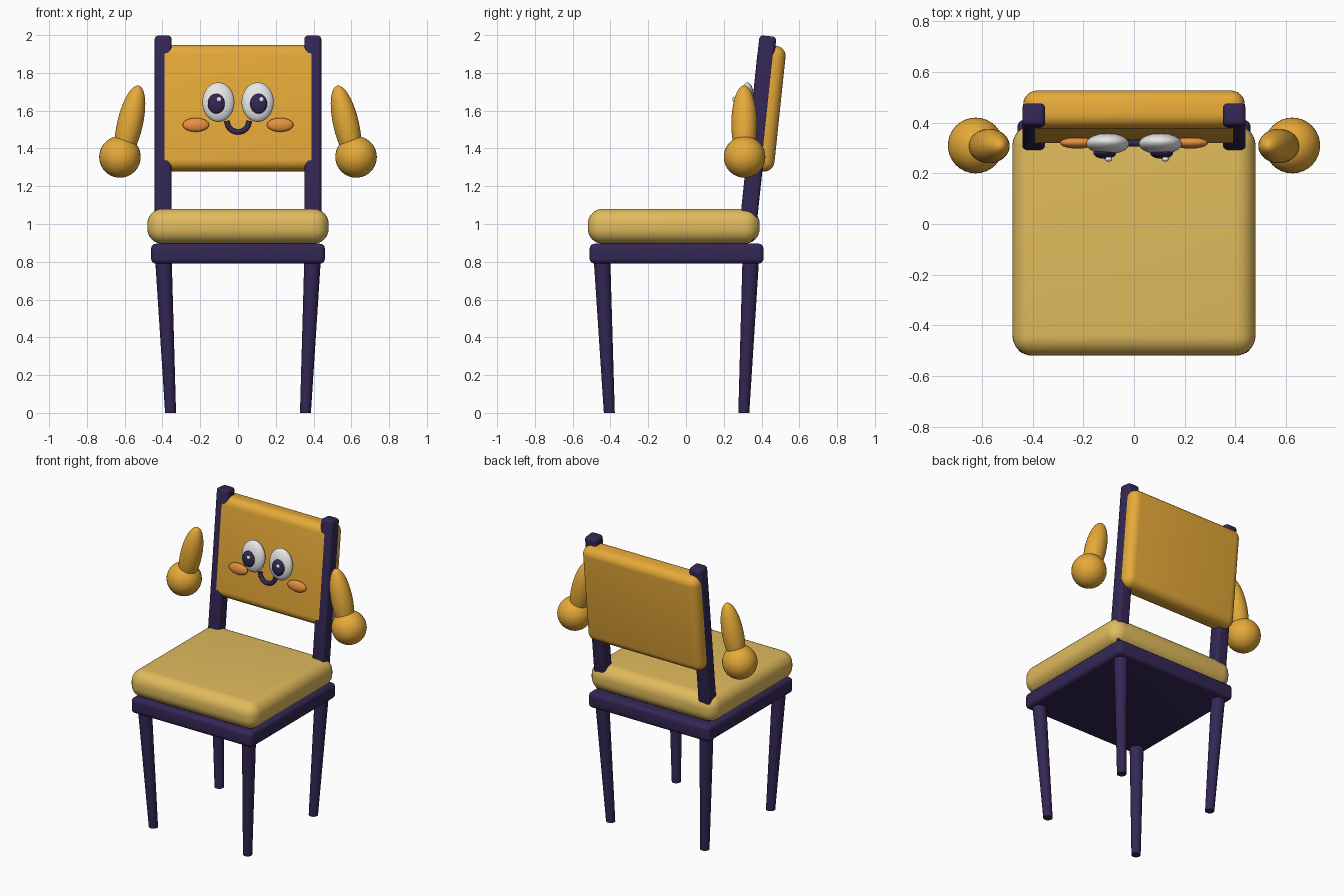
import bpy, bmesh, math
from mathutils import Matrix, Vector

if "Cube" in bpy.data.objects:
    bpy.data.objects.remove(bpy.data.objects["Cube"], do_unlink=True)

LEAN = math.radians(-6)


def material(name, rgb):
    m = bpy.data.materials.new(name)
    m.use_nodes = True
    m.diffuse_color = (*rgb, 1)
    bsdf = next(n for n in m.node_tree.nodes if n.type == 'BSDF_PRINCIPLED')
    bsdf.inputs["Base Color"].default_value = (*rgb, 1)
    return m


ORANGE = material("golden orange", (0.79, 0.40, 0.04))
YELLOW = material("pale mustard", (0.75, 0.50, 0.11))
PURPLE = material("dark purple", (0.034, 0.02, 0.09))
WHITE = material("white", (0.88, 0.88, 0.88))
PEACH = material("blush orange", (0.80, 0.28, 0.05))


def finish(name, bm, mat, angle=40):
    mesh = bpy.data.meshes.new(name)
    bm.to_mesh(mesh)
    bm.free()
    mesh.materials.append(mat)
    ob = bpy.data.objects.new(name, mesh)
    bpy.context.collection.objects.link(ob)
    bpy.ops.object.select_all(action='DESELECT')
    ob.select_set(True)
    bpy.context.view_layer.objects.active = ob
    bpy.ops.object.shade_smooth_by_angle(angle=math.radians(angle))
    return ob


def rounded_box(name, centre, size, radius, mat, lean=0.0, segments=6):
    bm = bmesh.new()
    bmesh.ops.create_cube(bm, size=1)
    bmesh.ops.scale(bm, vec=size, verts=bm.verts)
    bmesh.ops.bevel(bm, geom=bm.edges[:], offset=radius, segments=segments,
                    profile=0.5, affect='EDGES')
    bm.transform(Matrix.Translation(centre) @ Matrix.Rotation(lean, 4, 'X'))
    return finish(name, bm, mat)


def ellipsoid(name, centre, radii, mat, angle=0.0, axis='X'):
    bm = bmesh.new()
    bmesh.ops.create_uvsphere(bm, u_segments=32, v_segments=20, radius=1)
    bmesh.ops.scale(bm, vec=radii, verts=bm.verts)
    bm.transform(Matrix.Translation(centre) @ Matrix.Rotation(angle, 4, axis))
    return finish(name, bm, mat)


def leg(name, bottom, top, r_bottom, r_top):
    bm = bmesh.new()
    bmesh.ops.create_cone(bm, cap_ends=True, segments=24, radius1=r_bottom,
                          radius2=r_top, depth=1)
    for v in bm.verts:
        base = Vector(top) if v.co.z > 0 else Vector(bottom)
        v.co = base + Vector((v.co.x, v.co.y, 0))
    return finish(name, bm, PURPLE)


# Seat
rounded_box("seat_frame", (0, -0.05, 0.843), (0.92, 0.92, 0.105), 0.025, PURPLE, segments=4)
rounded_box("seat_cushion", (0, -0.065, 0.988), (0.96, 0.91, 0.185), 0.08, YELLOW, segments=8)

# Backrest
rounded_box("backrest", (0, 0.423, 1.613), (0.875, 0.15, 0.67), 0.055, ORANGE, LEAN)

for side, s in (("right", -1), ("left", 1)):
    # Legs and posts
    leg(side + "_front_leg", (s * 0.357, -0.406, 0), (s * 0.395, -0.445, 0.82), 0.029, 0.044)
    leg(side + "_back_leg", (s * 0.357, 0.306, 0), (s * 0.395, 0.343, 0.82), 0.029, 0.044)
    rounded_box(side + "_post", (s * 0.396, 0.377, 1.453), (0.09, 0.09, 1.09),
                0.02, PURPLE, LEAN, segments=4)

    # Arms and hands
    ellipsoid(side + "_arm", (s * 0.572, 0.308, 1.53), (0.068, 0.068, 0.208), ORANGE,
              math.radians(-13) * s, 'Y')
    ellipsoid(side + "_hand", (s * 0.625, 0.31, 1.355), (0.11, 0.11, 0.11), ORANGE)

    # Face
    ellipsoid(side + "_eye", (s * 0.104, 0.317, 1.645), (0.085, 0.04, 0.105), WHITE, LEAN)
    pupil_x = s * 0.112 - 0.003
    ellipsoid(side + "_pupil", (pupil_x, 0.28, 1.637), (0.045, 0.022, 0.053), PURPLE, LEAN)
    ellipsoid(side + "_glint", (pupil_x + 0.015, 0.256, 1.66), (0.014, 0.01, 0.014), WHITE)
    ellipsoid(side + "_cheek", (s * 0.223, 0.32, 1.525), (0.07, 0.022, 0.037), PEACH, LEAN)

# Smile: a half ring swept along an arc
curve = bpy.data.curves.new("smile", 'CURVE')
curve.dimensions = '3D'
curve.bevel_depth = 0.014
curve.bevel_resolution = 4
curve.use_fill_caps = True
curve.materials.append(PURPLE)
spline = curve.splines.new('POLY')
steps = 20
spline.points.add(steps)
for i, p in enumerate(spline.points):
    a = math.pi * (1 + i / steps)
    z = 0.058 * math.sin(a)
    p.co = (0.058 * math.cos(a), 0.325 + 0.105 * z, 1.545 + z, 1)
spline.use_smooth = True
smile = bpy.data.objects.new("smile", curve)
bpy.context.collection.objects.link(smile)
